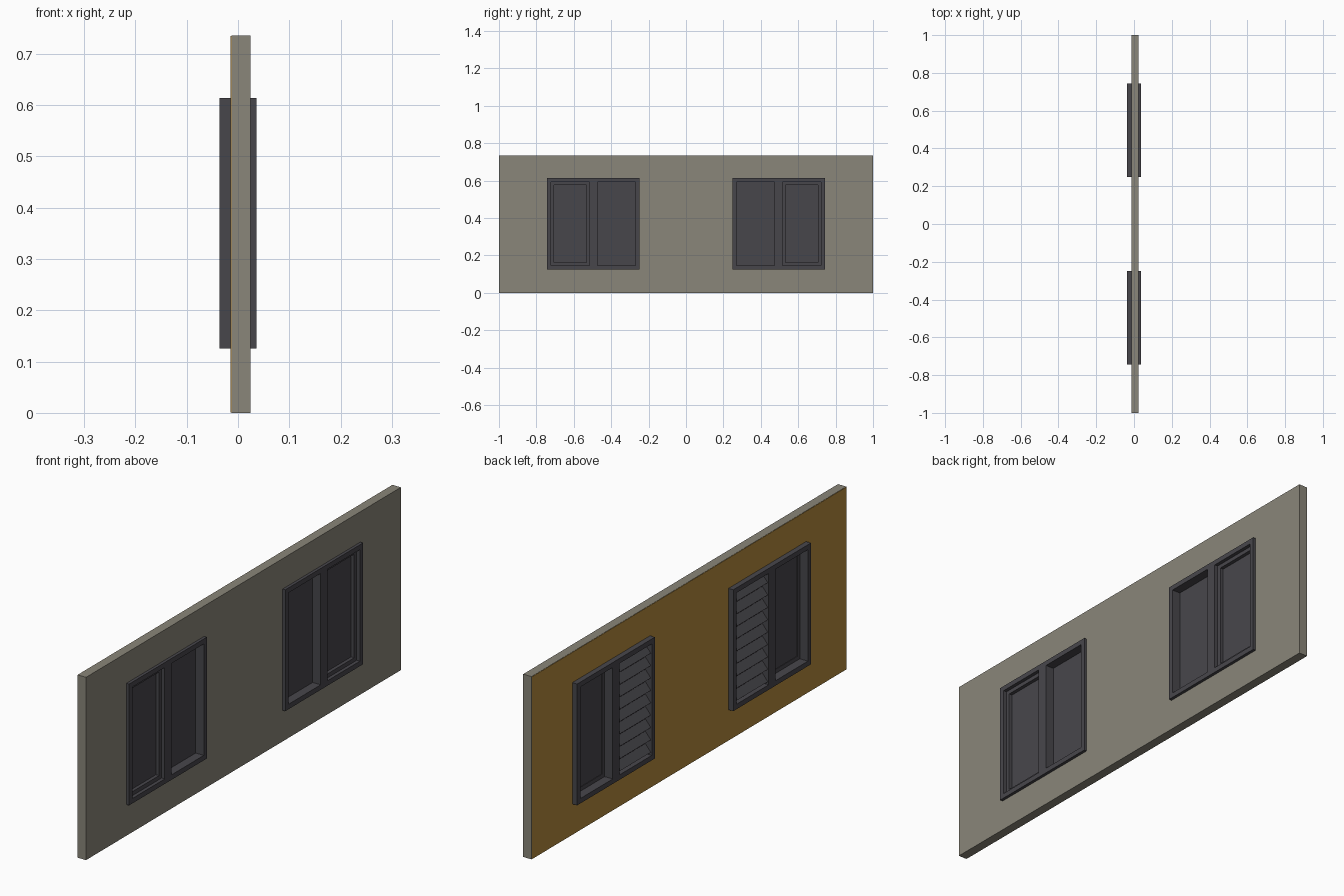
import bpy, bmesh, math
from mathutils import Matrix

if "Cube" in bpy.data.objects:
    bpy.data.objects.remove(bpy.data.objects["Cube"])


def material(name, srgb):
    m = bpy.data.materials.new(name)
    m.diffuse_color = [((c + 0.055) / 1.055) ** 2.4 for c in srgb] + [1]
    m.use_nodes = True
    m.node_tree.nodes["Principled BSDF"].inputs["Base Color"].default_value = m.diffuse_color
    return m


STONE = material("grey plaster", (0.54, 0.525, 0.475))
DARK = material("dark window metal", (0.28, 0.275, 0.295))
OCHRE = material("ochre paint", (0.71, 0.54, 0.24))


def finish(name, bm, mat):
    bmesh.ops.recalc_face_normals(bm, faces=bm.faces)
    me = bpy.data.meshes.new(name)
    bm.to_mesh(me)
    bm.free()
    me.materials.append(mat)
    ob = bpy.data.objects.new(name, me)
    bpy.context.collection.objects.link(ob)
    return ob


def slab(name, mat, x0, x1, ys, zs, holes=()):
    """Slab in the YZ plane, split at ys / zs, with the cells in holes left open."""
    ys, zs = sorted(ys), sorted(zs)
    bm = bmesh.new()
    for i in range(len(ys) - 1):
        for j in range(len(zs) - 1):
            if (i, j) in holes:
                continue
            bm.faces.new([bm.verts.new((x0, y, z)) for y, z in (
                (ys[i], zs[j]), (ys[i + 1], zs[j]),
                (ys[i + 1], zs[j + 1]), (ys[i], zs[j + 1]))])
    bmesh.ops.remove_doubles(bm, verts=bm.verts, dist=1e-5)
    geo = bmesh.ops.extrude_face_region(bm, geom=bm.faces[:], use_keep_orig=True)
    moved = [v for v in geo["geom"] if isinstance(v, bmesh.types.BMVert)]
    bmesh.ops.translate(bm, verts=moved, vec=(x1 - x0, 0, 0))
    return finish(name, bm, mat)


H = 0.735
W0, W1, Z0, Z1 = 0.249, 0.743, 0.125, 0.613   # window outline
T = 0.02                                      # frame width
IN0, IN1 = W0 + T, 0.474                      # louvred opening
OUT0, OUT1 = 0.517, W1 - T                    # sash opening
B, C = Z0 + T, Z1 - T

# wall with two openings, and its painted skin on the -x side
wall_ys = [-1, -W1, -W0, W0, W1, 1]
slab("wall", STONE, -0.0128, 0.024, wall_ys, [0, Z0, Z1, H], {(1, 1), (3, 1)})
wall_ys[0], wall_ys[-1] = -0.998, 0.998
slab("painted_skin", OCHRE, -0.0145, -0.0128, wall_ys, [0.001, Z0, Z1, H - 0.001],
     {(1, 1), (3, 1)})

for side, s in (("left", -1), ("right", 1)):
    def m(*ys):
        return [s * y for y in ys]

    # frame with central mullion
    slab(side + "_window_frame", DARK, -0.036, 0.036,
         m(W0, IN0, IN1, OUT0, OUT1, W1), [Z0, B, C, Z1], {(1, 1), (3, 1)})
    # sash around the outer pane
    slab(side + "_sash", DARK, 0.0, 0.022,
         m(OUT0, OUT0 + 0.016, OUT1 - 0.016, OUT1), [B, B + 0.016, C - 0.016, C], {(1, 1)})
    # glass panes
    slab(side + "_outer_pane", DARK, 0.002, 0.008, m(OUT0 + 0.016, OUT1 - 0.016),
         [B + 0.016, C - 0.016])
    slab(side + "_inner_pane", DARK, -0.004, 0.0, m(IN0, IN1), [B, C])

    # tilted louvre blades behind the inner pane
    bm = bmesh.new()
    n = 9
    step = (C - B) / n
    for k in range(n):
        mat = (Matrix.Translation((-0.0185, s * (IN0 + IN1) / 2, B + (k + 0.5) * step))
               @ Matrix.Rotation(math.radians(-50), 4, 'Y')
               @ Matrix.Diagonal((0.038, IN1 - IN0, 0.003, 1)))
        bmesh.ops.create_cube(bm, size=1, matrix=mat)
    finish(side + "_louvres", bm, DARK)
